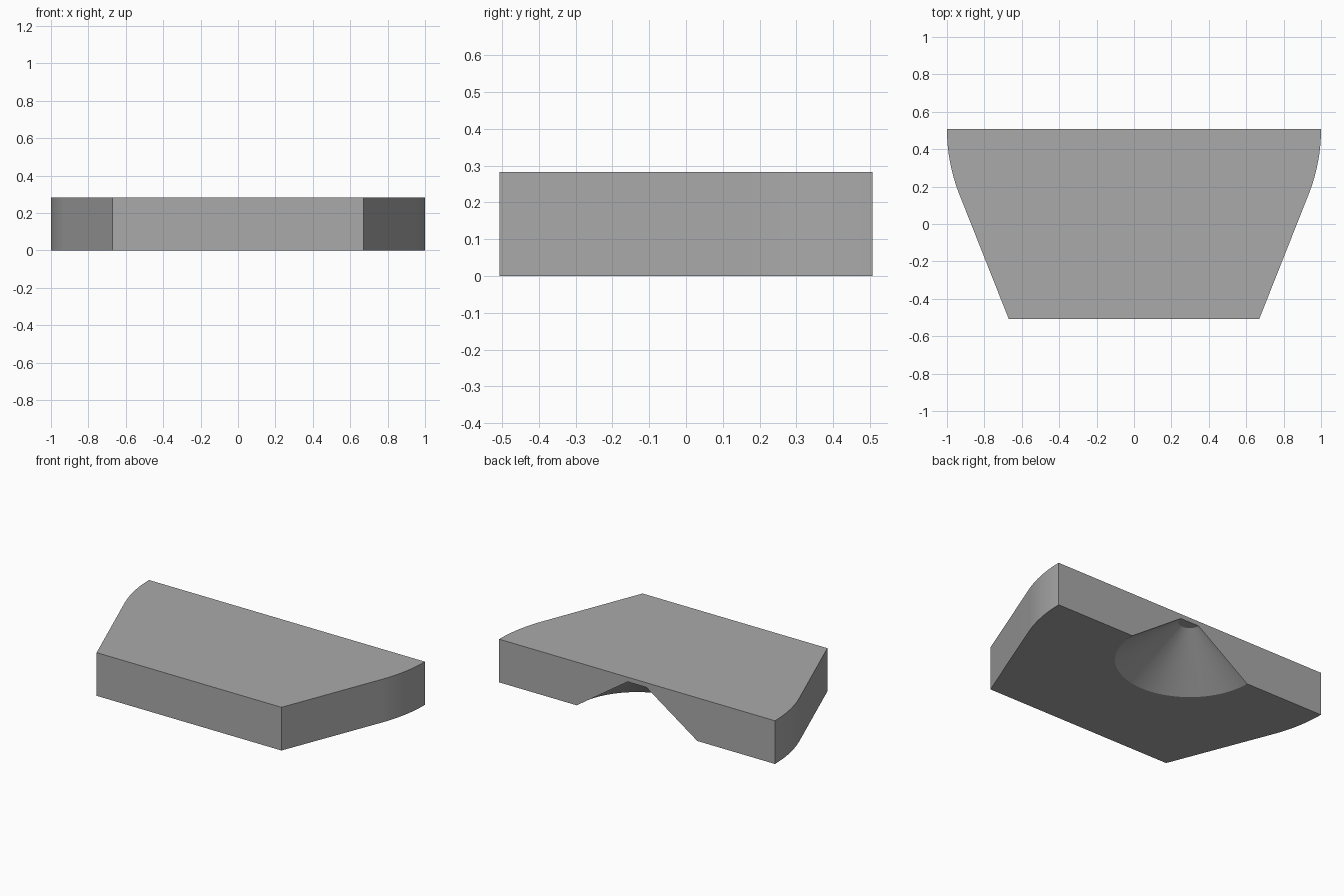
import bpy, bmesh
from math import atan, cos, sin

cube = bpy.data.objects.get("Cube")
if cube:
    bpy.data.objects.remove(cube, do_unlink=True)

HEIGHT = 0.283
BACK = 0.507
FRONT_HALF = 0.67
ARC_RADIUS = 0.95
ARC_ANGLE = atan(0.4)
ARC_STEPS = 16

grey = bpy.data.materials.new("plain grey")
grey.use_nodes = True
colour = (0.4, 0.4, 0.4, 1)
grey.diffuse_color = colour
grey.node_tree.nodes["Principled BSDF"].inputs["Base Color"].default_value = colour


def make_object(name, bm):
    bmesh.ops.recalc_face_normals(bm, faces=bm.faces)
    mesh = bpy.data.meshes.new(name)
    bm.to_mesh(mesh)
    bm.free()
    mesh.materials.append(grey)
    obj = bpy.data.objects.new(name, mesh)
    bpy.context.collection.objects.link(obj)
    return obj


# Slab: straight tapered sides that round off tangentially towards the back
side = [(FRONT_HALF, -BACK)]
for i in range(ARC_STEPS + 1):
    a = -ARC_ANGLE * (1 - i / ARC_STEPS)
    side.append((1 - ARC_RADIUS + ARC_RADIUS * cos(a), BACK + ARC_RADIUS * sin(a)))
outline = side + [(-x, y) for x, y in reversed(side)]

bm = bmesh.new()
base = bm.faces.new([bm.verts.new((x, y, 0)) for x, y in outline])
top = bmesh.ops.extrude_face_region(bm, geom=[base])["geom"]
bmesh.ops.translate(bm, vec=(0, 0, HEIGHT),
                    verts=[v for v in top if isinstance(v, bmesh.types.BMVert)])
slab = make_object("slab", bm)

# Blunt conical hollow, centred on the back face and open underneath
TIP_Z, TIP_R, MOUTH_R, OVERLAP = 0.253, 0.068, 0.437, 0.05
slope = (MOUTH_R - TIP_R) / TIP_Z
bm = bmesh.new()
bmesh.ops.create_cone(bm, cap_ends=True, segments=96,
                      radius1=MOUTH_R + slope * OVERLAP, radius2=TIP_R,
                      depth=TIP_Z + OVERLAP)
bmesh.ops.translate(bm, vec=(0, BACK, (TIP_Z - OVERLAP) / 2), verts=bm.verts)
cutter = make_object("hollow_cutter", bm)
cutter.hide_render = True

cut = slab.modifiers.new("hollow", 'BOOLEAN')
cut.operation = 'DIFFERENCE'
cut.solver = 'EXACT'
cut.object = cutter

bpy.ops.object.select_all(action='DESELECT')
slab.select_set(True)
bpy.context.view_layer.objects.active = slab
bpy.ops.object.modifier_apply(modifier=cut.name)
bpy.data.objects.remove(cutter, do_unlink=True)
bpy.ops.object.shade_smooth_by_angle(angle=0.5)
